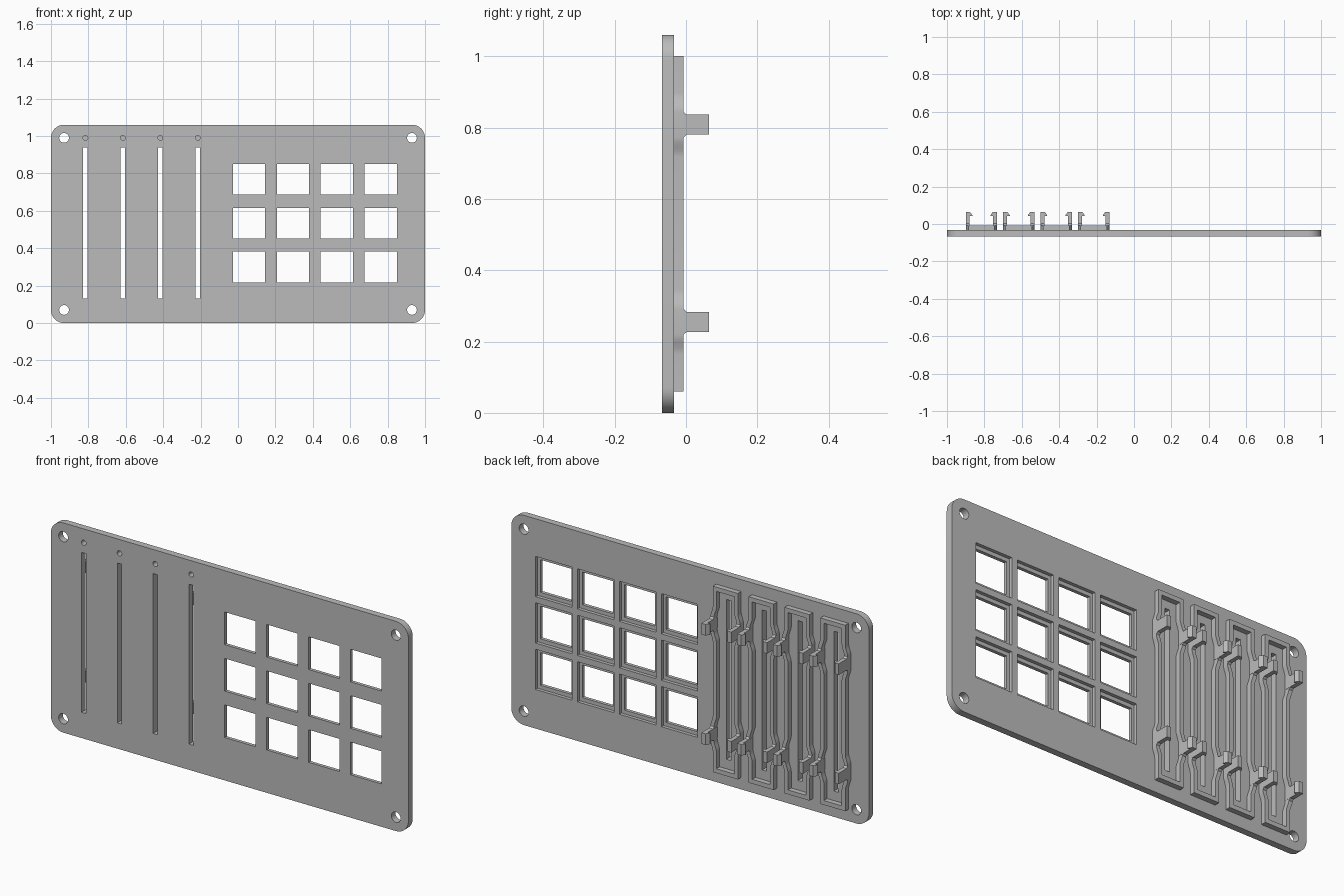
import bpy, bmesh
from math import sin, cos, pi

cube = bpy.data.objects.get("Cube")
if cube:
    bpy.data.objects.remove(cube, do_unlink=True)

grey = bpy.data.materials.new("plain grey")
grey.use_nodes = True
colour = (0.5, 0.5, 0.5, 1)
grey.diffuse_color = colour
grey.node_tree.nodes["Principled BSDF"].inputs["Base Color"].default_value = colour

WIDTH, HEIGHT = 2.0, 1.06
FRONT, BACK, RIM = -0.067, -0.033, -0.007
SLOTS = [-0.816 + 0.2003 * i for i in range(4)]
CLIP_Z = (0.255, 0.808)
WINDOWS = [(0.059 + 0.2347 * i, 0.299 + 0.2347 * j) for i in range(4) for j in range(3)]


def finish(name, bm):
    bmesh.ops.recalc_face_normals(bm, faces=bm.faces)
    mesh = bpy.data.meshes.new(name)
    bm.to_mesh(mesh)
    bm.free()
    mesh.materials.append(grey)
    obj = bpy.data.objects.new(name, mesh)
    bpy.context.collection.objects.link(obj)
    return obj


def along_y(u, v, w):
    return (u, w, v)


def along_z(u, v, w):
    return (u, v, w)


def along_x(u, v, w):
    return (w, u, v)


def prisms(name, outlines, start, end, place=along_y):
    """Extrude each closed outline between two depths."""
    bm = bmesh.new()
    for outline in outlines:
        low = [bm.verts.new(place(u, v, start)) for u, v in outline]
        high = [bm.verts.new(place(u, v, end)) for u, v in outline]
        bm.faces.new(low)
        bm.faces.new(high)
        for i in range(len(low)):
            bm.faces.new((low[i - 1], low[i], high[i], high[i - 1]))
    return finish(name, bm)


def rect(x, z, w, h):
    return [(x + i * w / 2, z + j * h / 2) for i, j in ((-1, -1), (1, -1), (1, 1), (-1, 1))]


def circle(x, z, r, n=32):
    return [(x + r * cos(2 * pi * i / n), z + r * sin(2 * pi * i / n)) for i in range(n)]


def rounded(w, h, r, steps=12):
    points = []
    for k, (i, j) in enumerate(((1, 1), (-1, 1), (-1, -1), (1, -1))):
        for s in range(steps + 1):
            a = (k + s / steps) * pi / 2
            points.append((i * (w / 2 - r) + r * cos(a), h / 2 + j * (h / 2 - r) + r * sin(a)))
    return points


def cut(target, cutter):
    cutter.hide_render = True
    mod = target.modifiers.new("cut", 'BOOLEAN')
    mod.operation, mod.solver, mod.object = 'DIFFERENCE', 'EXACT', cutter
    bpy.context.view_layer.objects.active = target
    bpy.ops.object.modifier_apply(modifier=mod.name)
    bpy.data.objects.remove(cutter, do_unlink=True)


def smooth(obj):
    bpy.ops.object.select_all(action='DESELECT')
    obj.select_set(True)
    bpy.context.view_layer.objects.active = obj
    bpy.ops.object.shade_smooth_by_angle(angle=0.5)


# Panel with screw holes, slider slots and key windows
panel = prisms("panel", [rounded(WIDTH, HEIGHT, 0.07)], FRONT, BACK)
openings = [circle(i * 0.93, HEIGHT / 2 + j * 0.46, 0.026) for i in (-1, 1) for j in (-1, 1)]
openings += [rect(x, 0.534, 0.025, 0.808) for x in SLOTS]
openings += [rect(x, z, 0.173, 0.165) for x, z in WINDOWS]
cut(panel, prisms("openings", openings, -0.1, 0.0))

# Wider pockets behind the key windows
cut(panel, prisms("pockets", [rect(x, z, 0.203, 0.203) for x, z in WINDOWS], -0.05, 0.0))

# Small blind indicator holes above the slots
cut(panel, prisms("indicator_holes", [circle(x, 0.99, 0.013, 24) for x in SLOTS], -0.1, -0.038))
smooth(panel)


# Slider frames, whose side walls swell outward at the clips
def swell(z):
    d = min(abs(z - c) for c in CLIP_Z)
    t = min(max((0.09 - d) / 0.055, 0), 1)
    return 0.0135 * t * t * (3 - 2 * t)


def frame_loop(half, low, high):
    levels = [low]
    for c in CLIP_Z:
        levels += [c + s * (0.035 + 0.055 * k / 8) for s, ks in
                   ((-1, range(8, -1, -1)), (1, range(9))) for k in ks]
    levels.append(high)
    side = [(half + swell(z), z) for z in levels]
    return side + [(-x, z) for x, z in reversed(side)]


def slider_frame(name, x):
    bm = bmesh.new()
    rings = []
    for loop, y in ((frame_loop(0.07, 0.06, 1.0), BACK - 0.001),
                    (frame_loop(0.07, 0.06, 1.0), RIM),
                    (frame_loop(0.05, 0.082, 0.978), RIM),
                    (frame_loop(0.05, 0.082, 0.978), BACK - 0.001)):
        rings.append([bm.verts.new((x + u, y, z)) for u, z in loop])
    for k in range(4):
        a, b = rings[k - 1], rings[k]
        for i in range(len(a)):
            bm.faces.new((a[i - 1], a[i], b[i], b[i - 1]))
    smooth(finish(name, bm))


# Hooked clip profile: offset inward from the outer face, depth
HOOK = [(0, BACK), (0, 0.065), (0.022, 0.065), (0.035, 0.047), (0.035, 0.044),
        (0.021, 0.044), (0.021, BACK)]

for n, x in enumerate(SLOTS, 1):
    slider_frame(f"slider_frame_{n}", x)
    for side, s in (("left", 1), ("right", -1)):
        outer = x + s * 0.0835
        for level, z in zip(("lower", "upper"), CLIP_Z):
            tag = f"{level}_{side}_{n}"
            prisms(f"clip_{tag}", [[(outer - s * u, v) for u, v in HOOK]],
                   z - 0.028, z + 0.028, along_z)
            # Flared foot where the clip meets the frame
            foot = [(RIM - 0.002, z - 0.036), (RIM, z - 0.036), (0.002, z - 0.028),
                    (0.002, z + 0.028), (RIM, z + 0.036), (RIM - 0.002, z + 0.036)]
            prisms(f"clip_foot_{tag}", [foot], outer - s * 0.0005, outer - s * 0.0205, along_x)
